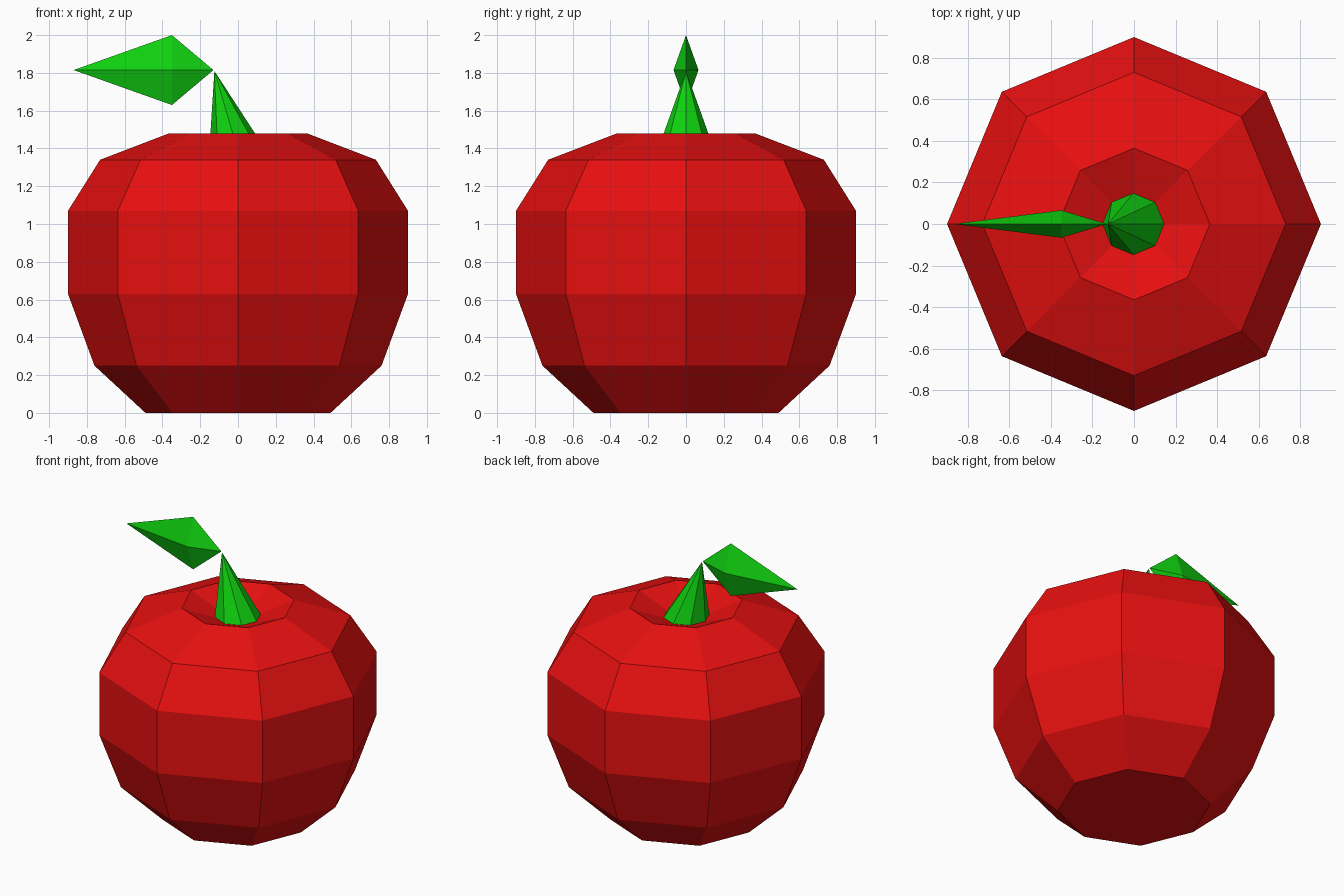
import bpy
import math

cube = bpy.data.objects.get("Cube")
if cube:
    bpy.data.objects.remove(cube, do_unlink=True)

SIDES = 8


def make_material(name, rgb):
    mat = bpy.data.materials.new(name)
    mat.use_nodes = True
    color = (*rgb, 1.0)
    mat.diffuse_color = color
    mat.node_tree.nodes["Principled BSDF"].inputs["Base Color"].default_value = color
    return mat


def add_object(name, verts, faces, mat):
    mesh = bpy.data.meshes.new(name)
    mesh.from_pydata(verts, [], faces)
    mesh.materials.append(mat)
    mesh.update()
    obj = bpy.data.objects.new(name, mesh)
    bpy.context.collection.objects.link(obj)
    return obj


def lathe(name, rings, tip, mat):
    """Stack octagonal rings (radius, z) with a flat base and a pointed top."""
    verts = []
    for radius, z in rings:
        for i in range(SIDES):
            a = math.tau * i / SIDES
            verts.append((radius * math.cos(a), radius * math.sin(a), z))
    verts.append(tip)
    faces = [tuple(reversed(range(SIDES)))]
    for r in range(len(rings) - 1):
        low, high = r * SIDES, (r + 1) * SIDES
        for i in range(SIDES):
            j = (i + 1) % SIDES
            faces.append((low + i, low + j, high + j, high + i))
    last = (len(rings) - 1) * SIDES
    for i in range(SIDES):
        faces.append((last + i, last + (i + 1) % SIDES, len(verts) - 1))
    return add_object(name, verts, faces, mat)


red = make_material("apple red", (0.8, 0.005, 0.005))
green = make_material("leaf green", (0.005, 0.64, 0.005))

# Fruit body, with the top sinking to a shallow point
body_profile = [(0.49, 0), (0.76, 0.25), (0.9, 0.63), (0.9, 1.07),
                (0.73, 1.34), (0.365, 1.48)]
lathe("fruit_body", body_profile, (0, 0, 1.34), red)

# Leaning cone stem
lathe("stem", [(0.152, 1.385)], (-0.125, 0, 1.81), green)

# Leaf: a thin, stretched octahedron
mid_x, mid_z, half_width = -0.35, 1.815, 0.066
leaf_verts = [(-0.13, 0, mid_z), (-0.87, 0, mid_z),
              (mid_x, -half_width, mid_z), (mid_x, 0, 2.0),
              (mid_x, half_width, mid_z), (mid_x, 0, 1.63)]
leaf_faces = []
for i in range(4):
    a, b = 2 + i, 2 + (i + 1) % 4
    leaf_faces += [(0, b, a), (1, a, b)]
leaf = add_object("leaf", leaf_verts, leaf_faces, green)

# Make the leaf faces point outward
import bmesh
bm = bmesh.new()
bm.from_mesh(leaf.data)
bmesh.ops.recalc_face_normals(bm, faces=bm.faces)
bm.to_mesh(leaf.data)
bm.free()
